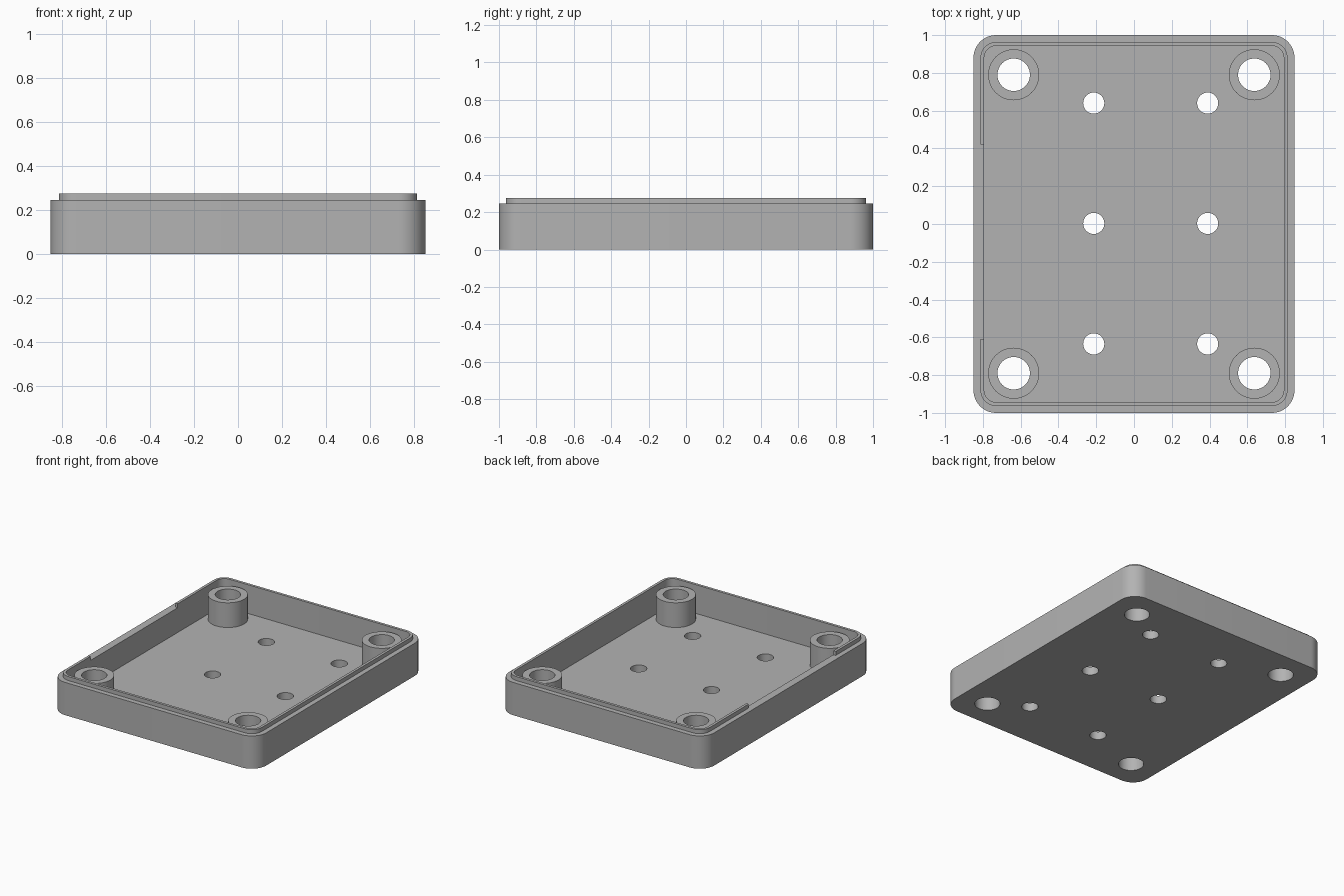
import bpy, bmesh, math

if "Cube" in bpy.data.objects:
    bpy.data.objects.remove(bpy.data.objects["Cube"])

grey = bpy.data.materials.new("plain grey")
grey.diffuse_color = (0.45, 0.45, 0.45, 1)
grey.use_nodes = True
grey.node_tree.nodes["Principled BSDF"].inputs["Base Color"].default_value = grey.diffuse_color

RIM, FLOOR, TOP = 0.245, 0.06, 0.275


def rounded_rect(hx, hy, r, steps=12):
    """Counter-clockwise outline, starting at the right front corner."""
    pts = []
    for k, (sx, sy) in enumerate([(1, -1), (1, 1), (-1, 1), (-1, -1)]):
        for i in range(steps + 1):
            a = math.radians(-90 + 90 * k + 90 * i / steps)
            pts.append((sx * (hx - r) + r * math.cos(a), sy * (hy - r) + r * math.sin(a)))
    return pts


def circle(x, y, r, n=48):
    return [(x + r * math.cos(2 * math.pi * i / n), y + r * math.sin(2 * math.pi * i / n))
            for i in range(n)]


def prism(name, outline, z0, z1):
    """Solid made by extruding a flat outline upward."""
    bm = bmesh.new()
    base = bm.faces.new([bm.verts.new((x, y, z0)) for x, y in outline])
    ext = bmesh.ops.extrude_face_region(bm, geom=[base])
    bmesh.ops.translate(bm, vec=(0, 0, z1 - z0),
                        verts=[v for v in ext["geom"] if isinstance(v, bmesh.types.BMVert)])
    bmesh.ops.recalc_face_normals(bm, faces=bm.faces)
    me = bpy.data.meshes.new(name)
    bm.to_mesh(me)
    bm.free()
    me.materials.append(grey)
    ob = bpy.data.objects.new(name, me)
    bpy.context.collection.objects.link(ob)
    return ob


helpers = []


def combine(target, other, operation):
    mod = target.modifiers.new(other.name, 'BOOLEAN')
    mod.operation, mod.object, mod.solver = operation, other, 'EXACT'
    other.hide_render = True
    helpers.append(other)


# outer shell
tray = prism("tray", rounded_rect(0.85, 1.0, 0.12), 0, RIM)

# raised lip, with a gap in the left side
lip_outline = rounded_rect(0.813, 0.963, 0.083)
gap = [(-0.813, 0.42), (-0.75, 0.42), (-0.75, -0.61), (-0.813, -0.61)]
lip_outline[39:39] = gap
combine(tray, prism("lip", lip_outline, 0.1, TOP), 'UNION')

# hollow interior
combine(tray, prism("cavity_cutter", rounded_rect(0.793, 0.943, 0.063), FLOOR, 0.5), 'DIFFERENCE')

# corner screw posts and their through holes
corners = [(sx * 0.637, sy * 0.79) for sx in (-1, 1) for sy in (-1, 1)]
for x, y in corners:
    combine(tray, prism("screw_post", circle(x, y, 0.135), 0.03, RIM), 'UNION')
for x, y in corners:
    combine(tray, prism("post_hole_cutter", circle(x, y, 0.086), -0.1, 0.5), 'DIFFERENCE')

# small mounting holes in the floor
for x in (-0.213, 0.39):
    for y in (-0.635, 0.003, 0.64):
        combine(tray, prism("floor_hole_cutter", circle(x, y, 0.056, 32), -0.1, 0.2), 'DIFFERENCE')

# bake the result, drop the helpers and smooth the curved walls
graph = bpy.context.evaluated_depsgraph_get()
mesh = bpy.data.meshes.new_from_object(tray.evaluated_get(graph))
tray.modifiers.clear()
tray.data = mesh
for ob in helpers:
    bpy.data.objects.remove(ob)
bpy.ops.object.select_all(action='DESELECT')
tray.select_set(True)
bpy.context.view_layer.objects.active = tray
bpy.ops.object.shade_smooth_by_angle(angle=math.radians(30))
